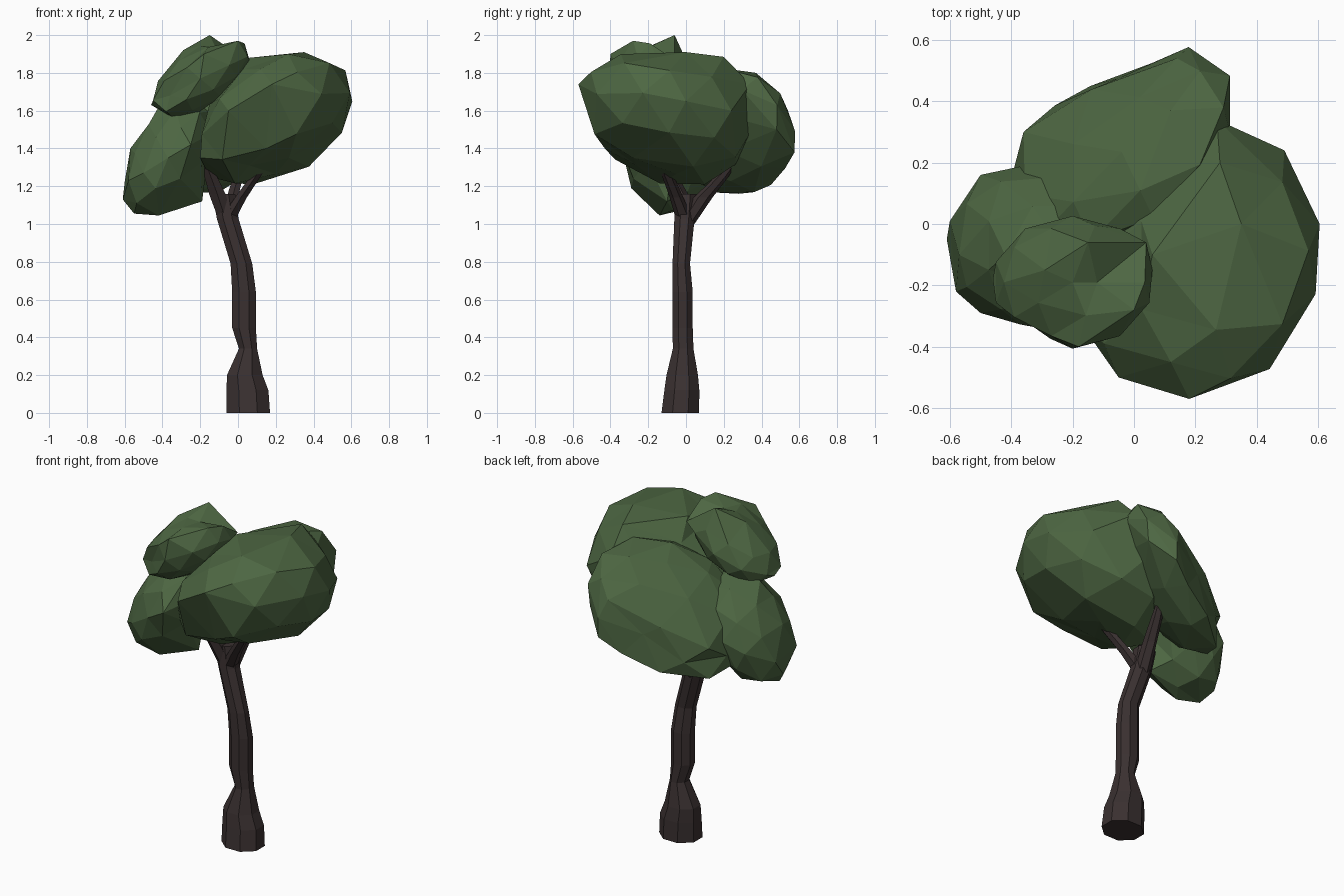
import bpy, bmesh, math
from mathutils import Vector, Matrix


def material(name, color):
    m = bpy.data.materials.new(name)
    m.diffuse_color = (*color, 1)
    return m


LEAF = material("leaf_green", (0.075, 0.135, 0.055))
BARK = material("bark_brown", (0.042, 0.03, 0.03))


def finish(bm, name, mat):
    bmesh.ops.recalc_face_normals(bm, faces=bm.faces)
    me = bpy.data.meshes.new(name)
    bm.to_mesh(me)
    bm.free()
    me.materials.append(mat)
    ob = bpy.data.objects.new(name, me)
    bpy.context.collection.objects.link(ob)
    return ob


def clump(name, centre, radii, lean, pulls):
    """Low-poly leaf clump: leaning ellipsoid (lean = xy, xz, yz covariance), corners pulled to points."""
    rx, ry, rz = (r * 1.03 for r in radii)
    xy, xz, yz = lean
    b, c = xy / rx, xz / rx
    d = math.sqrt(ry * ry - b * b)
    e = (yz - b * c) / d
    f = math.sqrt(rz * rz - c * c - e * e)
    shape = Matrix(((rx, 0, 0), (b, d, 0), (c, e, f)))
    bm = bmesh.new()
    bmesh.ops.create_icosphere(bm, subdivisions=2, radius=1)
    for v in bm.verts:
        v.co = Vector(centre) + shape @ v.co
    free = set(bm.verts)
    for p in pulls:
        p = Vector(p)
        v = min(free, key=lambda q: (q.co - p).length)
        v.co = p
        free.remove(v)
    return finish(bm, name, LEAF)


def limb(name, rings, sides):
    """Faceted limb lofted through rings of (x, y, z, rx, ry)."""
    bm = bmesh.new()
    loops = []
    for x, y, z, rx, ry in rings:
        loop = []
        for k in range(sides):
            a = 2 * math.pi * (k + 0.5) / sides
            loop.append(bm.verts.new((x + rx * math.cos(a), y + ry * math.sin(a), z)))
        loops.append(loop)
    for lo, hi in zip(loops, loops[1:]):
        for k in range(sides):
            n = (k + 1) % sides
            bm.faces.new((lo[k], lo[n], hi[n], hi[k]))
    bm.faces.new(loops[0][::-1])
    bm.faces.new(loops[-1])
    return finish(bm, name, BARK)


# Trunk with flared foot
limb("trunk", [
    (0.055, -0.03, 0.0, 0.124, 0.108),
    (0.05, -0.022, 0.12, 0.12, 0.1),
    (0.036, -0.02, 0.2, 0.102, 0.09),
    (0.053, -0.015, 0.34, 0.052, 0.059),
    (0.032, -0.018, 0.45, 0.068, 0.058),
    (0.032, -0.018, 0.64, 0.068, 0.058),
    (0.018, -0.025, 0.79, 0.062, 0.05),
    (-0.055, -0.008, 1.03, 0.062, 0.058),
    (-0.075, 0.0, 1.16, 0.065, 0.06)], 8)

# Three branches
limb("left_branch", [(-0.07, -0.01, 1.04, 0.045, 0.045), (-0.11, -0.04, 1.16, 0.05, 0.05),
                     (-0.17, -0.11, 1.32, 0.03, 0.03)], 6)
limb("right_branch", [(-0.05, -0.01, 1.03, 0.045, 0.045), (0.015, -0.05, 1.14, 0.036, 0.036),
                      (0.12, -0.11, 1.29, 0.03, 0.03)], 6)
limb("back_branch", [(-0.055, 0.0, 1.0, 0.045, 0.045), (-0.03, 0.09, 1.14, 0.035, 0.05),
                     (0.0, 0.19, 1.25, 0.03, 0.035), (0.02, 0.24, 1.31, 0.02, 0.02)], 6)

# Foliage clumps
clump("right_foliage", (0.2, -0.12, 1.56), (0.4, 0.45, 0.35), (0.015, 0.048, -0.03), [
    (-0.2, -0.26, 1.35), (-0.05, -0.5, 1.6), (0.18, -0.57, 1.74), (0.605, 0.0, 1.65),
    (0.35, 0.0, 1.91), (0.49, 0.24, 1.6), (0.27, 0.34, 1.74), (0.08, 0.1, 1.21),
    (0.06, -0.1, 1.88), (0.15, -0.43, 1.4), (-0.15, -0.03, 1.25), (0.28, 0.2, 1.885),
    (0.12, -0.45, 1.82), (0.06, -0.26, 1.31), (0.27, -0.28, 1.35), (0.2, -0.05, 1.265)])
clump("back_foliage", (-0.04, 0.235, 1.49), (0.36, 0.335, 0.34), (0.06, 0.07, -0.01), [
    (0.18, 0.575, 1.38), (0.3, 0.48, 1.5), (0.14, 0.54, 1.6), (-0.35, 0.28, 1.16),
    (-0.4, 0.14, 1.2), (-0.36, 0.3, 1.35), (-0.05, 0.475, 1.42), (0.12, 0.37, 1.8)])
clump("left_foliage", (-0.37, -0.07, 1.35), (0.235, 0.25, 0.3), (0.0, 0.033, 0.0), [
    (-0.61, -0.05, 1.13), (-0.19, -0.1, 1.12), (-0.5, -0.29, 1.27), (-0.5, 0.16, 1.3),
    (-0.42, -0.14, 1.045), (-0.55, -0.1, 1.055), (-0.57, -0.1, 1.4), (-0.42, -0.1, 1.62),
    (-0.25, -0.35, 1.42), (-0.58, -0.22, 1.23)])
clump("top_foliage", (-0.2, -0.19, 1.77), (0.255, 0.21, 0.205), (0.0, 0.032, 0.0), [
    (-0.15, -0.06, 2.0), (0.0, -0.28, 1.97), (-0.46, -0.18, 1.63), (0.06, -0.15, 1.87),
    (0.04, -0.06, 1.87), (-0.29, -0.15, 1.92), (-0.18, -0.4, 1.9), (-0.12, -0.19, 1.94),
    (-0.36, -0.3, 1.68)])
